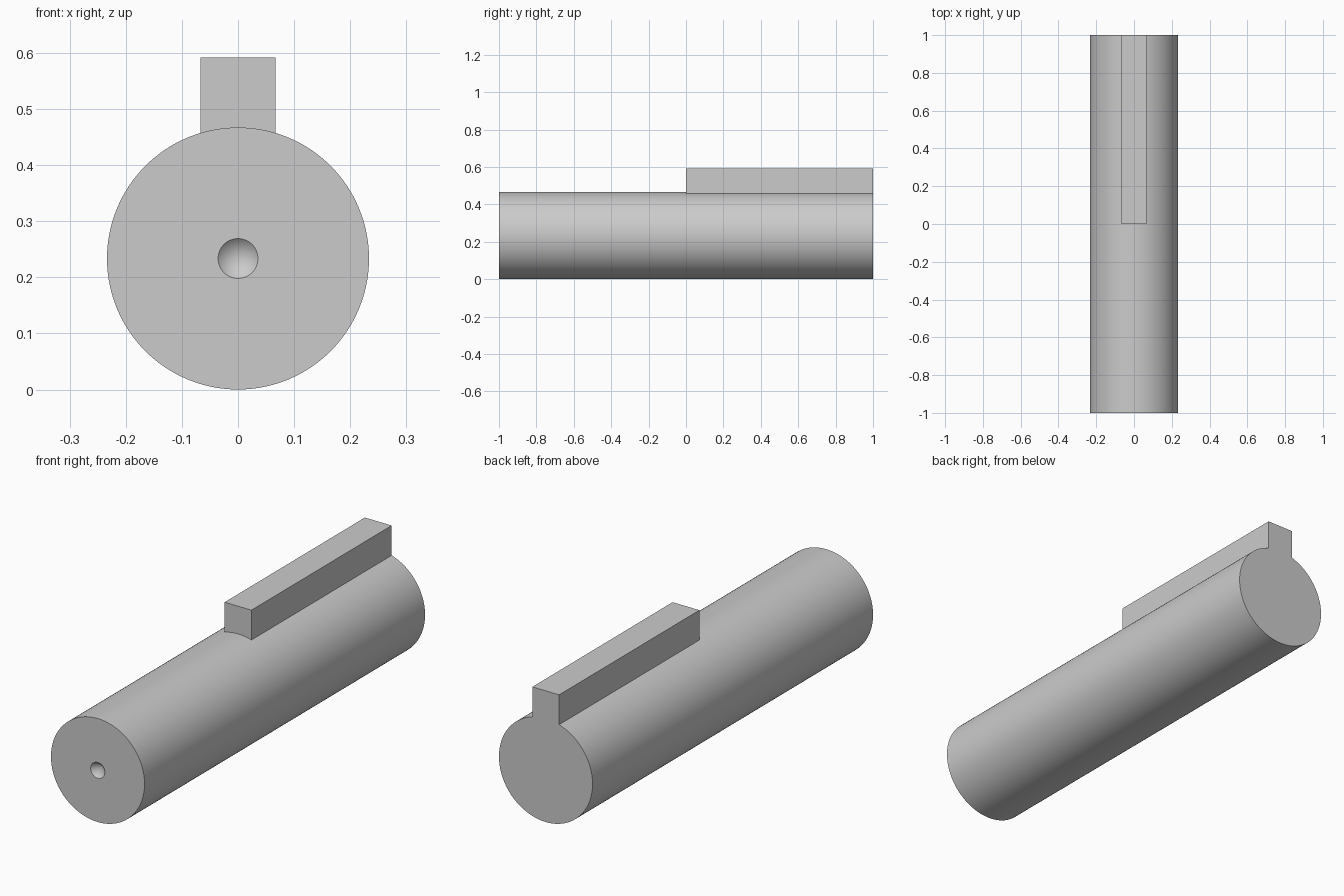
import bpy, bmesh, math

cube = bpy.data.objects.get("Cube")
if cube:
    bpy.data.objects.remove(cube, do_unlink=True)

R = 0.2335            # shaft radius, also the height of its axis
HALF = 1.0            # half of the shaft length
HOLE_R, HOLE_D = 0.0355, 0.035
KEY_W, KEY_TOP = 0.067, 0.592
SEGMENTS = 128

grey = bpy.data.materials.new("plain grey")
grey.use_nodes = True
colour = (0.6, 0.6, 0.6, 1)
grey.diffuse_color = colour
grey.node_tree.nodes["Principled BSDF"].inputs["Base Color"].default_value = colour


def finish(bm, name):
    bmesh.ops.remove_doubles(bm, verts=bm.verts, dist=1e-5)
    bmesh.ops.recalc_face_normals(bm, faces=bm.faces)
    mesh = bpy.data.meshes.new(name)
    bm.to_mesh(mesh)
    bm.free()
    mesh.materials.append(grey)
    obj = bpy.data.objects.new(name, mesh)
    bpy.context.collection.objects.link(obj)
    bpy.ops.object.select_all(action="DESELECT")
    obj.select_set(True)
    bpy.context.view_layer.objects.active = obj
    bpy.ops.object.shade_smooth_by_angle(angle=math.radians(30))
    return obj


# Shaft: turned profile with a conical centre hole in the front end
bm = bmesh.new()
profile = [(0, HOLE_D - HALF), (HOLE_R, -HALF), (R, -HALF), (R, HALF), (0, HALF)]
verts = [bm.verts.new((r, y, R)) for r, y in profile]
edges = [bm.edges.new(pair) for pair in zip(verts, verts[1:])]
bmesh.ops.spin(bm, geom=verts + edges, cent=(0, 0, R), axis=(0, 1, 0),
               angle=math.tau, steps=SEGMENTS, use_duplicate=False)
finish(bm, "shaft")

# Key: straight bar on the rear half, its underside hugging the shaft
bm = bmesh.new()
steps = 12
arc = [-KEY_W + 2 * KEY_W * i / steps for i in range(steps + 1)]
outline = [(x, R + math.sqrt(R * R - x * x)) for x in arc]
outline += [(KEY_W, KEY_TOP), (-KEY_W, KEY_TOP)]
end = bm.faces.new([bm.verts.new((x, 0, z)) for x, z in outline])
sweep = bmesh.ops.extrude_face_region(bm, geom=[end], use_keep_orig=True)
moved = [v for v in sweep["geom"] if isinstance(v, bmesh.types.BMVert)]
bmesh.ops.translate(bm, verts=moved, vec=(0, HALF, 0))
finish(bm, "key")
